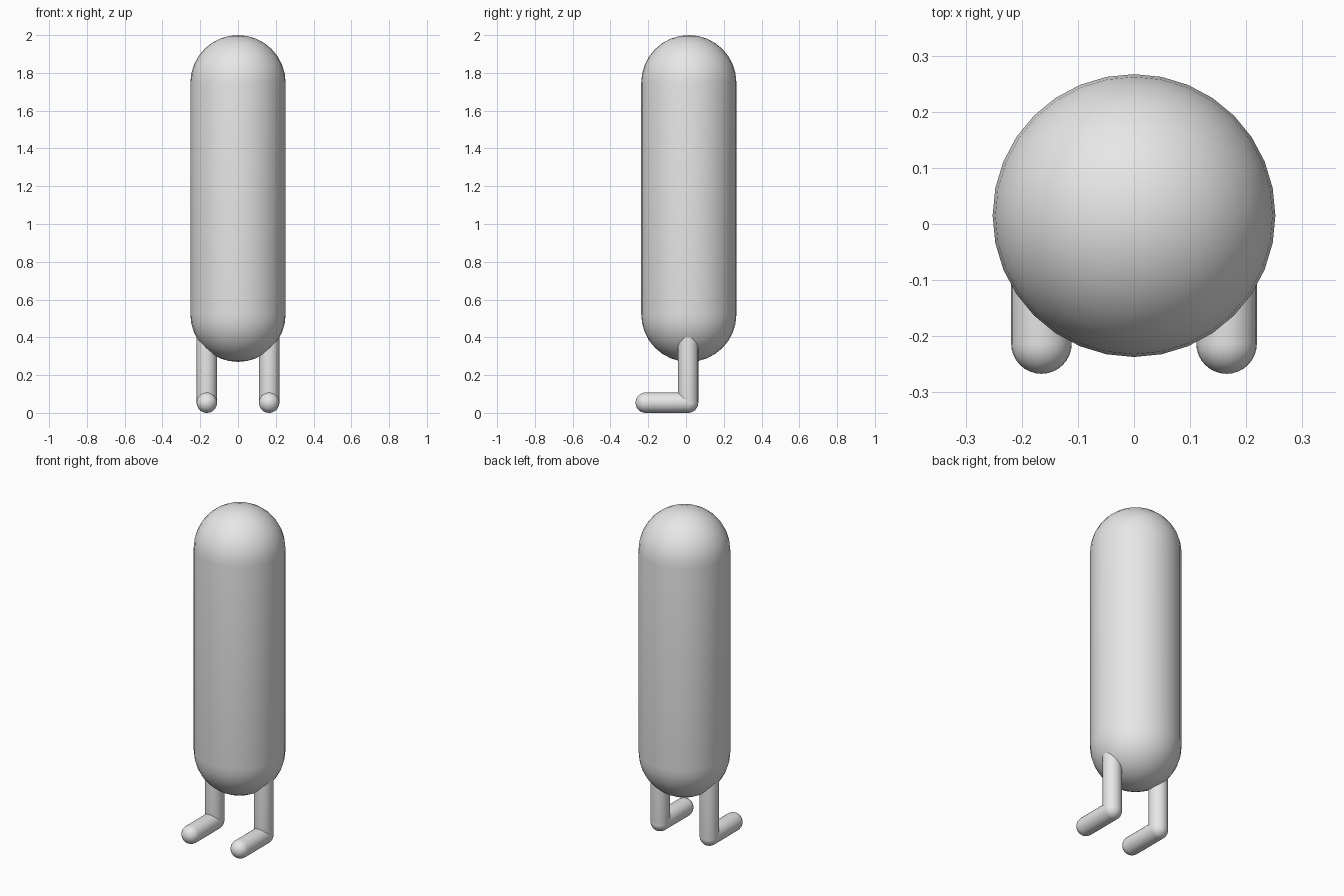
import bpy, bmesh, math
from mathutils import Vector

cube = bpy.data.objects.get("Cube")
if cube:
    bpy.data.objects.remove(cube, do_unlink=True)

grey = bpy.data.materials.new("light_grey")
grey.use_nodes = True
grey.diffuse_color = (0.8, 0.8, 0.8, 1)
grey.node_tree.nodes["Principled BSDF"].inputs["Base Color"].default_value = grey.diffuse_color


def capsule(name, start, end, radius, sides=32, steps=8):
    """Round-ended rod between two end centres, lathed from a half profile."""
    start, end = Vector(start), Vector(end)
    axis = end - start
    bm = bmesh.new()
    arc = [math.pi / 2 * i / steps for i in range(steps + 1)]
    profile = [(radius * math.sin(a), -radius * math.cos(a)) for a in arc]
    profile += [(r, axis.length - z) for r, z in reversed(profile)]
    verts = [bm.verts.new((r, 0, z)) for r, z in profile]
    edges = [bm.edges.new(pair) for pair in zip(verts, verts[1:])]
    bmesh.ops.spin(bm, geom=verts + edges, cent=(0, 0, 0), axis=(0, 0, 1),
                   angle=math.tau, steps=sides)
    bmesh.ops.remove_doubles(bm, verts=bm.verts, dist=0.0001)
    bmesh.ops.recalc_face_normals(bm, faces=bm.faces)
    for face in bm.faces:
        face.smooth = True
    mesh = bpy.data.meshes.new(name)
    bm.to_mesh(mesh)
    bm.free()
    mesh.materials.append(grey)
    obj = bpy.data.objects.new(name, mesh)
    obj.location = start
    obj.rotation_euler = axis.to_track_quat("Z", "Y").to_euler()
    bpy.context.collection.objects.link(obj)
    return obj


# Tall rounded body
capsule("body", (0, 0.015, 0.522), (0, 0.015, 1.748), 0.252)

# Legs and forward-pointing feet, one pair per side
LIMB = 0.054
for side, x in (("left", 0.165), ("right", -0.165)):
    ankle = (x, 0.011, LIMB)
    capsule(side + "_leg", ankle, (x, 0.011, 0.46), LIMB, sides=24)
    capsule(side + "_foot", ankle, (x, -0.213, LIMB), LIMB, sides=24)
